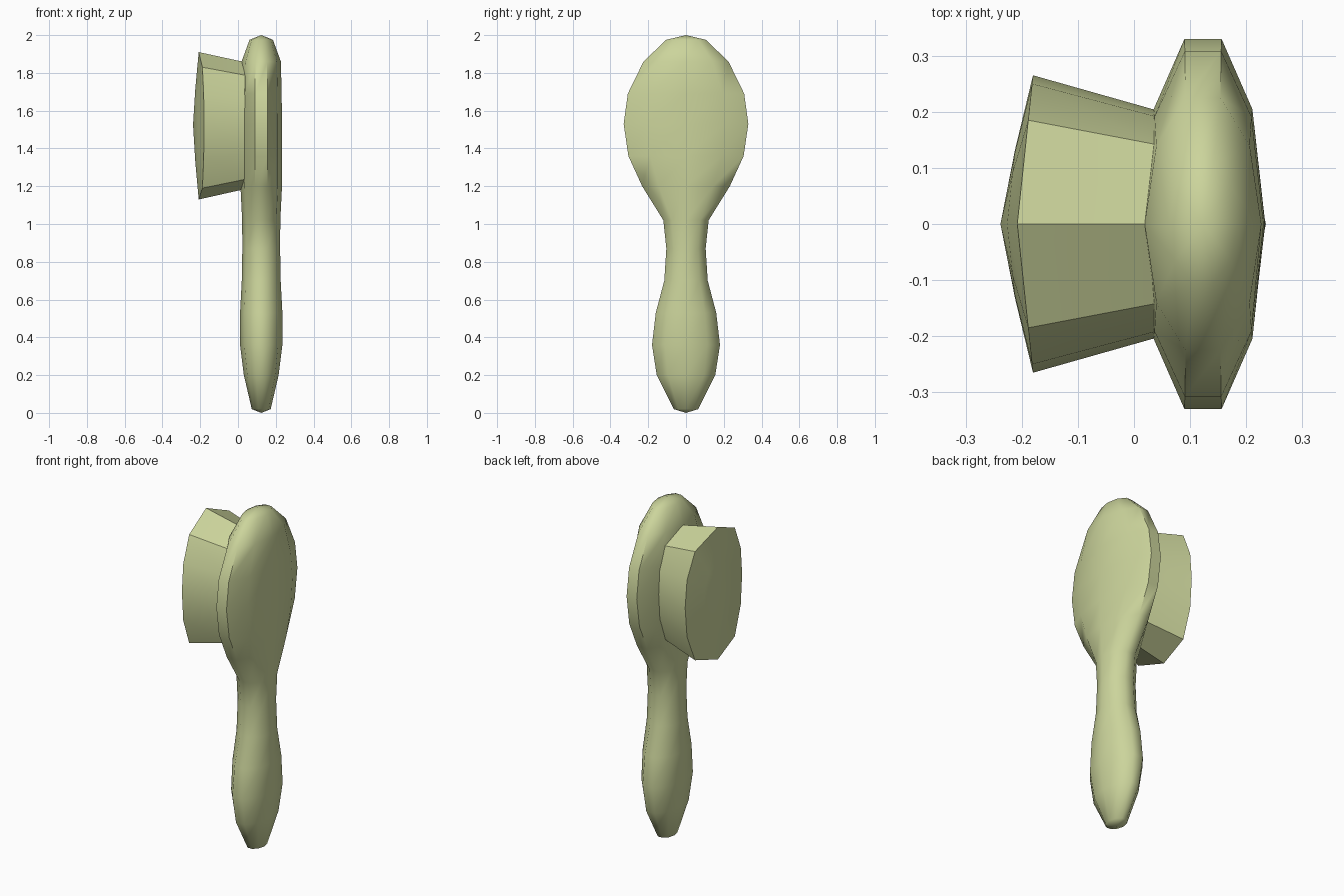
import bpy, bmesh, math

cube = bpy.data.objects.get("Cube")
if cube:
    bpy.data.objects.remove(cube, do_unlink=True)

# One pale green colour for the whole brush
COLOUR = (0.60, 0.66, 0.33, 1)
green = bpy.data.materials.new("pale green")
green.use_nodes = True
green.diffuse_color = COLOUR
bsdf = green.node_tree.nodes["Principled BSDF"]
bsdf.inputs["Base Color"].default_value = COLOUR
bsdf.inputs["Roughness"].default_value = 0.7


def loft(name, rings, start_tip, end_tip, angle):
    """Skin a list of closed rings and fan each end to a tip point."""
    bm = bmesh.new()
    loops = [[bm.verts.new(p) for p in ring] for ring in rings]
    n = len(loops[0])
    for a, b in zip(loops, loops[1:]):
        for i in range(n):
            j = (i + 1) % n
            bm.faces.new((a[i], a[j], b[j], b[i]))
    for loop, tip in ((loops[0], start_tip), (loops[-1], end_tip)):
        v = bm.verts.new(tip)
        for i in range(n):
            bm.faces.new((loop[i], loop[(i + 1) % n], v))
    bmesh.ops.recalc_face_normals(bm, faces=bm.faces)
    mesh = bpy.data.meshes.new(name)
    bm.to_mesh(mesh)
    bm.free()
    mesh.materials.append(green)
    obj = bpy.data.objects.new(name, mesh)
    bpy.context.collection.objects.link(obj)
    bpy.ops.object.select_all(action="DESELECT")
    obj.select_set(True)
    bpy.context.view_layer.objects.active = obj
    bpy.ops.object.shade_smooth_by_angle(angle=math.radians(angle))
    return obj


def mirrored(half):
    """Complete a half outline, whose ends lie on the axis, into a ring."""
    return half + [(a, -b) for a, b in reversed(half[1:-1])]


# Handle and paddle: height, half width, half thickness
BODY_X = 0.123
body_stations = [
    (0.02, 0.065, 0.05), (0.20, 0.155, 0.092), (0.36, 0.18, 0.112),
    (0.53, 0.16, 0.112), (0.70, 0.115, 0.103), (0.87, 0.104, 0.1),
    (1.02, 0.12, 0.101), (1.20, 0.232, 0.11), (1.36, 0.305, 0.111),
    (1.53, 0.33, 0.11), (1.69, 0.308, 0.108), (1.86, 0.225, 0.104),
    (1.975, 0.105, 0.062),
]
section = mirrored([(1, 0), (0.8, 0.62), (0.3, 1), (-0.3, 1), (-0.8, 0.62), (-1, 0)])
body_rings = [[(BODY_X + d * t, w * s, z) for t, s in section]
              for z, w, d in body_stations]
loft("brush_body", body_rings, (BODY_X, 0, 0), (BODY_X, 0, 2), 60)

# Bristle block: flaring sides, rim bowed outward, low domed face
MID_Z = 1.525
outline = mirrored([(0.385, 0), (0.305, 0.185), (0.16, 0.25), (0, 0.265),
                    (-0.175, 0.25), (-0.335, 0.185), (-0.395, 0)])


def block_ring(x, scale_z, scale_y, bow):
    return [(x - bow * (1 - abs(y) / 0.265), y * scale_y, MID_Z + z * scale_z)
            for z, y in outline]


loft("bristle_block",
     [block_ring(0.08, 0.84, 0.73, 0), block_ring(0.04, 0.86, 0.765, 0),
      block_ring(-0.18, 1, 1, 0.028), block_ring(-0.212, 0.5, 0.5, 0.014)],
     (0.08, 0, MID_Z), (-0.238, 0, MID_Z), 25)
